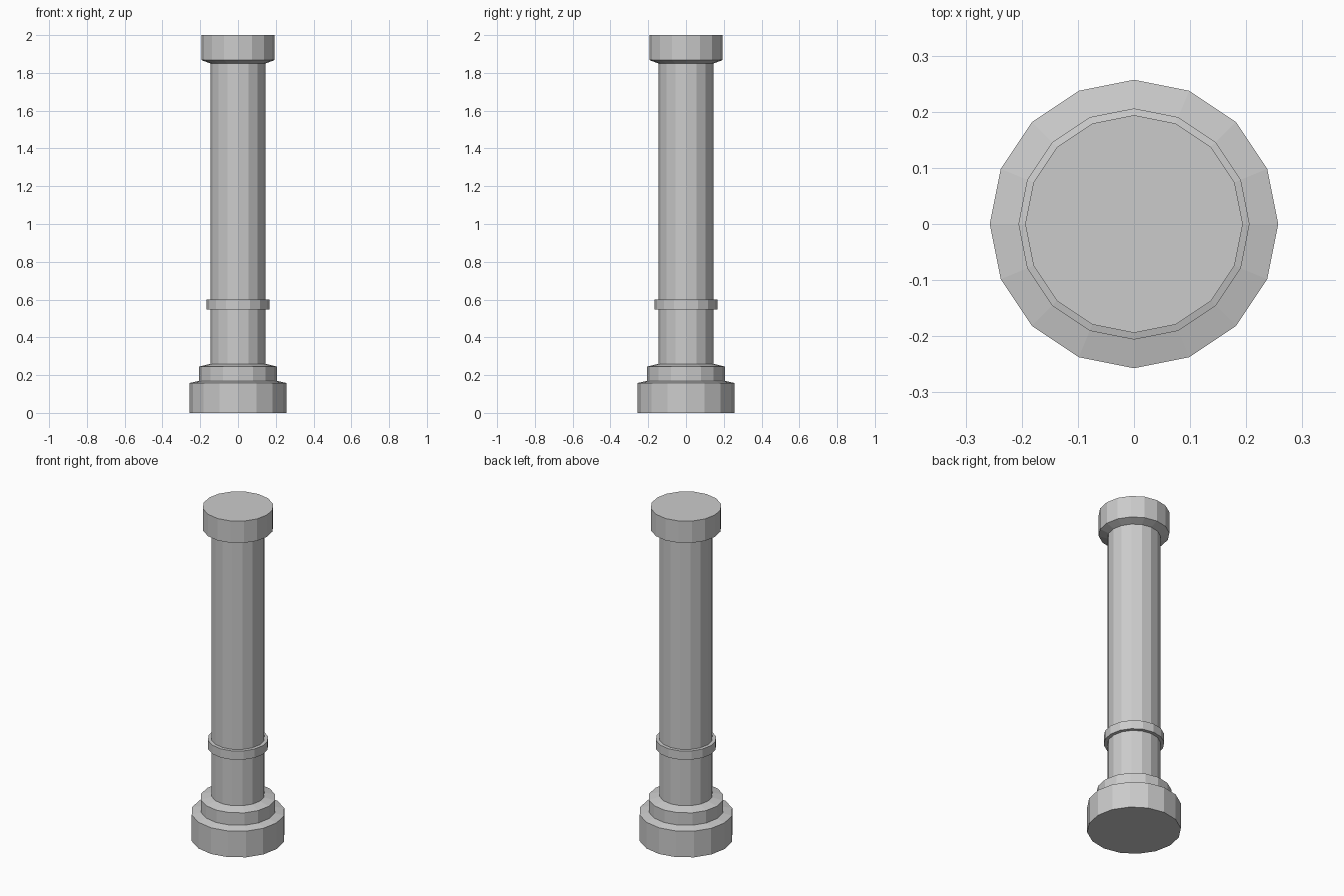
import bpy, bmesh
from math import cos, sin, tau

if "Cube" in bpy.data.objects:
    bpy.data.objects.remove(bpy.data.objects["Cube"])

SIDES = 16

# Column silhouette (radius, height), from the foot to the top of the capital
PROFILE = [
    (0.257, 0.0), (0.257, 0.158), (0.206, 0.17),      # plinth
    (0.206, 0.245), (0.146, 0.26),                    # upper base step
    (0.146, 0.547), (0.166, 0.547),                   # lower shaft
    (0.166, 0.60), (0.146, 0.60),                     # ring band
    (0.146, 1.85), (0.194, 1.868), (0.194, 2.0),      # shaft and capital
]


def lathe(name, profile):
    bm = bmesh.new()
    rings = [[bm.verts.new((r * cos(tau * i / SIDES), r * sin(tau * i / SIDES), z))
              for i in range(SIDES)] for r, z in profile]
    for low, high in zip(rings, rings[1:]):
        for i in range(SIDES):
            j = (i + 1) % SIDES
            bm.faces.new((low[i], low[j], high[j], high[i]))
    # End caps
    bm.faces.new(rings[0][::-1])
    bm.faces.new(rings[-1])
    mesh = bpy.data.meshes.new(name)
    bm.to_mesh(mesh)
    bm.free()
    obj = bpy.data.objects.new(name, mesh)
    bpy.context.collection.objects.link(obj)
    return obj


lathe("column", PROFILE)
